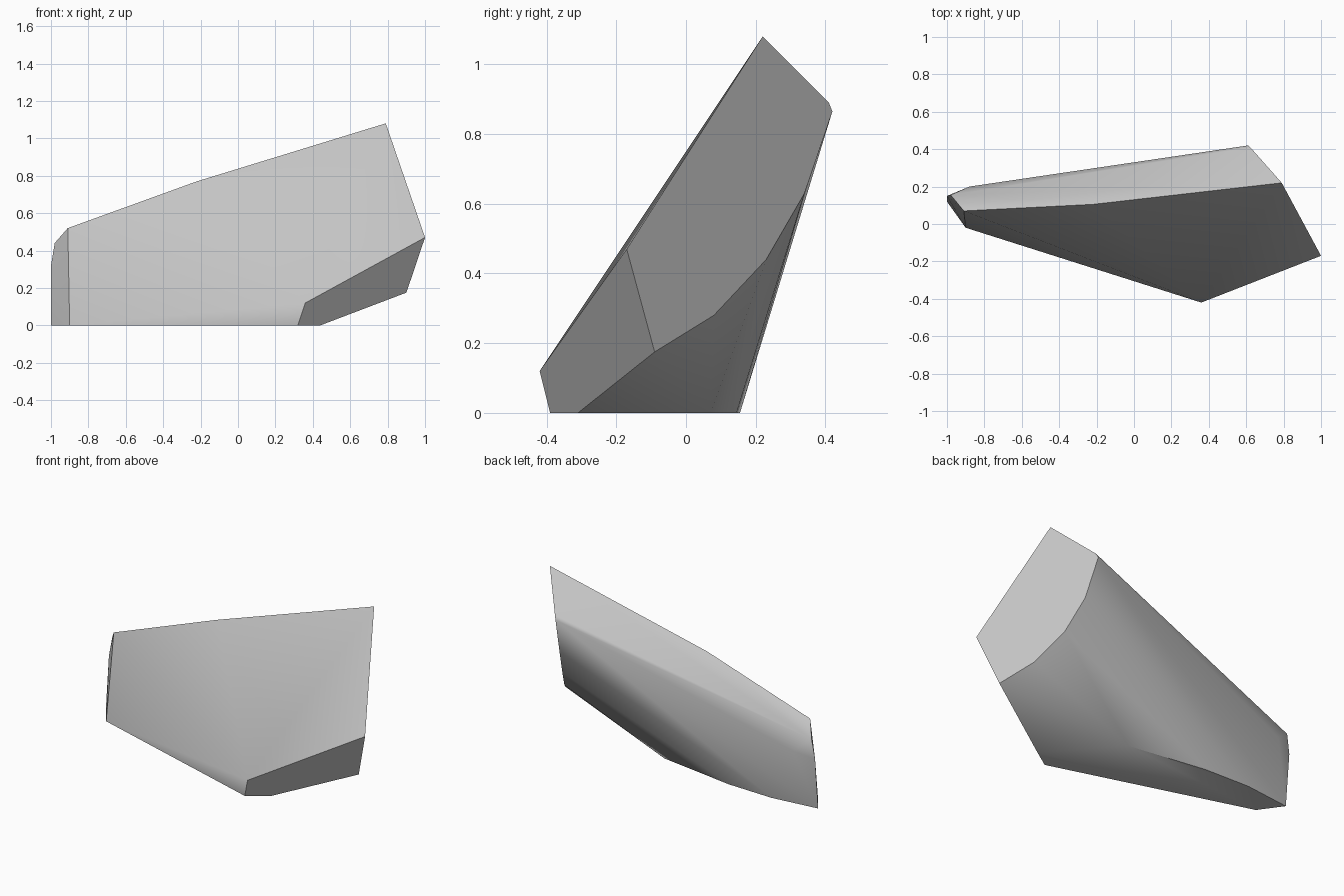
import bpy, bmesh, math

old = bpy.data.objects.get("Cube")
if old:
    bpy.data.objects.remove(old)

# Plain stone colour
stone = bpy.data.materials.new("grey_stone")
stone.use_nodes = True
colour = (0.55, 0.55, 0.55, 1)
stone.diffuse_color = colour
stone.node_tree.nodes["Principled BSDF"].inputs["Base Color"].default_value = colour

# Corners of the slab, grouped by region
front = [(0.36, -0.42, 0.12), (1, -0.17, 0.47), (0.79, 0.22, 1.08),
         (-0.22, 0.105, 0.77), (-0.91, 0.07, 0.52)]
base = [(0.32, -0.39, 0), (0.44, -0.31, 0), (0.1, 0.07, 0), (-0.4, 0.145, 0),
        (-0.7, 0.155, 0), (-1, 0.12, 0), (-0.9, -0.02, 0)]
narrow_end = [(-0.98, 0.155, 0.44), (-1, 0.15, 0.32), (-0.88, 0.2, 0.36)]

# Broken wide end: a curved lower edge lying on one cut plane
wide_end = []
for y, z in [(-0.09, 0.175), (0.08, 0.28), (0.23, 0.44), (0.34, 0.63),
             (0.42, 0.865), (0.41, 0.89)]:
    wide_end.append((0.79 - 0.75 * (y - 0.22) + 0.135 * (z - 1.08), y, z))

# Wrap the corners in one convex skin
bm = bmesh.new()
for p in front + base + narrow_end + wide_end:
    bm.verts.new(p)
hull = bmesh.ops.convex_hull(bm, input=bm.verts)
loose = [v for v in bm.verts if not v.link_faces]
bmesh.ops.delete(bm, geom=loose, context="VERTS")
bmesh.ops.dissolve_limit(bm, angle_limit=math.radians(2),
                         verts=bm.verts, edges=bm.edges)
bmesh.ops.recalc_face_normals(bm, faces=bm.faces)

mesh = bpy.data.meshes.new("rock_slab")
bm.to_mesh(mesh)
bm.free()
mesh.materials.append(stone)
rock = bpy.data.objects.new("rock_slab", mesh)
bpy.context.collection.objects.link(rock)

# Soft shading with crisp fracture edges
bpy.ops.object.select_all(action="DESELECT")
rock.select_set(True)
bpy.context.view_layer.objects.active = rock
bpy.ops.object.shade_smooth_by_angle(angle=math.radians(30))
